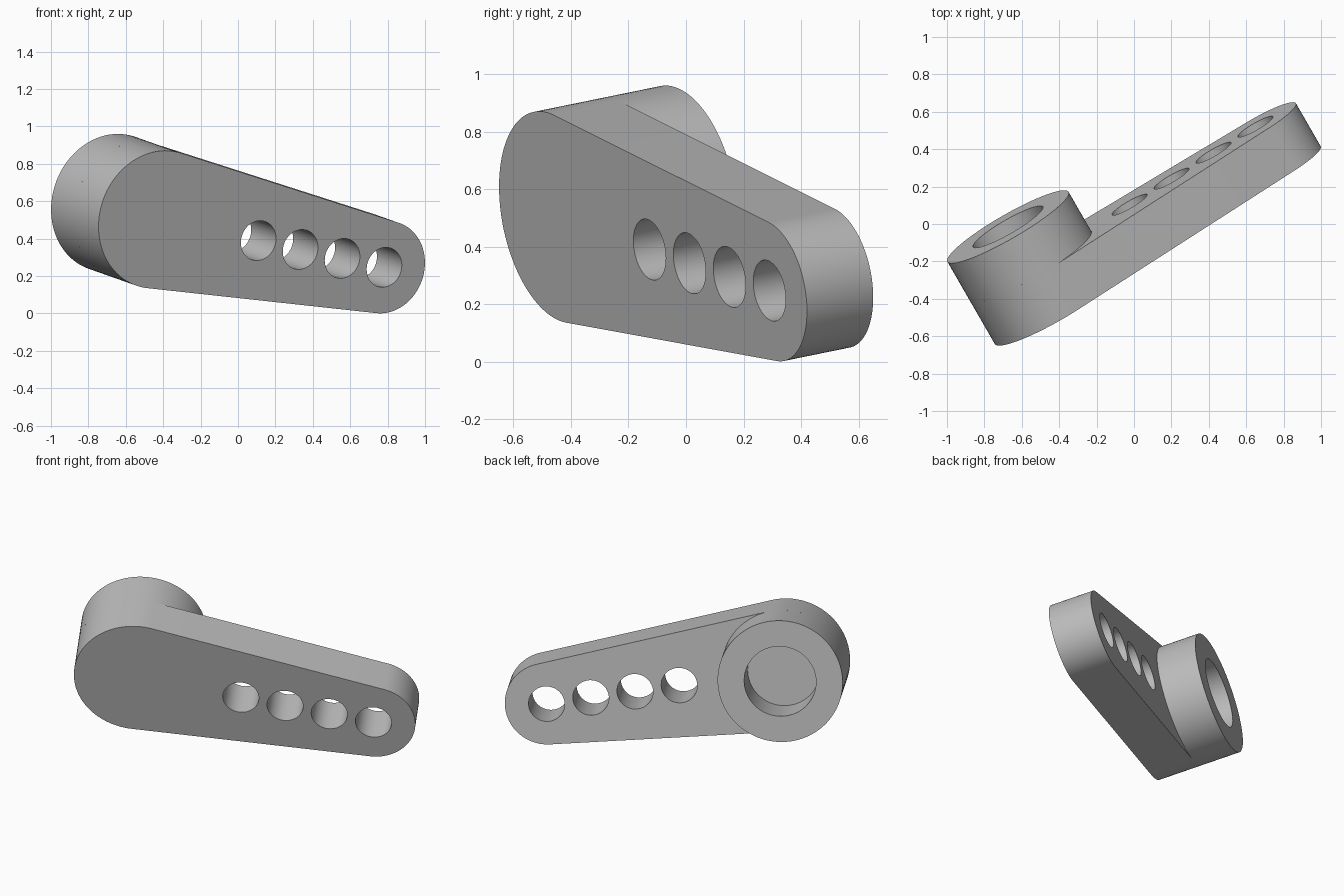
import bpy
import bmesh
from math import acos, cos, sin, pi, tau
from mathutils import Matrix, Vector

cube = bpy.data.objects.get("Cube")
if cube:
    bpy.data.objects.remove(cube, do_unlink=True)

# Main dimensions
HUB_R, TIP_R = 0.374, 0.25
ARM_LENGTH = 1.437
PLATE_T, HUB_TOP = 0.27, 0.516
BORE_R, HOLE_R, HOLE_STEP = 0.215, 0.108, 0.268

grey = bpy.data.materials.new("plain grey")
grey.use_nodes = True
colour = (0.5, 0.5, 0.5, 1)
grey.diffuse_color = colour
grey.node_tree.nodes["Principled BSDF"].inputs["Base Color"].default_value = colour

# Tilted frame: x along the arm, z through the plate from front to back
normal = Vector((-0.492, 0.853, 0.174)).normalized()
along = Vector((0.8365, 0.518, -0.1775))
along = (along - normal * along.dot(normal)).normalized()
frame = Matrix((along, normal.cross(along), normal)).transposed().to_4x4()
frame.translation = (-0.42, -0.455, 0.502)


def arc(cx, radius, start, end, steps):
    """Points on an arc centred on the arm axis."""
    angles = [start + (end - start) * i / steps for i in range(steps + 1)]
    return [(cx + radius * cos(a), radius * sin(a)) for a in angles]


def circle(cx, radius, steps=96):
    return arc(cx, radius, 0, tau, steps)[:-1]


def extruded(name, outlines, bottom, top):
    """Solid from an outer outline and holes, extruded along the frame's z."""
    curve = bpy.data.curves.new(name + "_outline", 'CURVE')
    curve.dimensions = '2D'
    curve.fill_mode = 'BOTH'
    curve.extrude = (top - bottom) / 2
    for points in outlines:
        spline = curve.splines.new('POLY')
        spline.points.add(len(points) - 1)
        for p, (x, y) in zip(spline.points, points):
            p.co = (x, y, 0, 1)
        spline.use_cyclic_u = True
    helper = bpy.data.objects.new(name + "_outline", curve)
    bpy.context.collection.objects.link(helper)
    bpy.context.view_layer.update()
    mesh = bpy.data.meshes.new_from_object(
        helper.evaluated_get(bpy.context.evaluated_depsgraph_get()))
    bpy.data.objects.remove(helper, do_unlink=True)

    # Weld caps to walls and place the part in the tilted frame
    bm = bmesh.new()
    bm.from_mesh(mesh)
    bmesh.ops.remove_doubles(bm, verts=bm.verts, dist=0.0001)
    bmesh.ops.recalc_face_normals(bm, faces=bm.faces)
    bm.transform(frame @ Matrix.Translation((0, 0, (bottom + top) / 2)))
    bm.to_mesh(mesh)
    bm.free()
    mesh.name = name
    mesh.materials.clear()
    mesh.materials.append(grey)
    obj = bpy.data.objects.new(name, mesh)
    bpy.context.collection.objects.link(obj)
    bpy.ops.object.select_all(action='DESELECT')
    obj.select_set(True)
    bpy.context.view_layer.objects.active = obj
    bpy.ops.object.shade_smooth_by_angle(angle=pi / 6)
    return obj


# Tapered arm plate: two arcs joined by tangents, with four through holes
tangent = acos((HUB_R - TIP_R) / ARM_LENGTH)
plate = (arc(0, HUB_R, tangent, tau - tangent, 56)
         + arc(ARM_LENGTH, TIP_R, -tangent, tangent, 48))
holes = [circle(ARM_LENGTH - i * HOLE_STEP, HOLE_R, 64) for i in range(4)]
extruded("arm_plate", [plate] + holes, 0, PLATE_T)

# Raised hub ring on the back, whose bore ends at the plate
extruded("hub_ring", [circle(0, HUB_R), circle(0, BORE_R)], PLATE_T, HUB_TOP)
